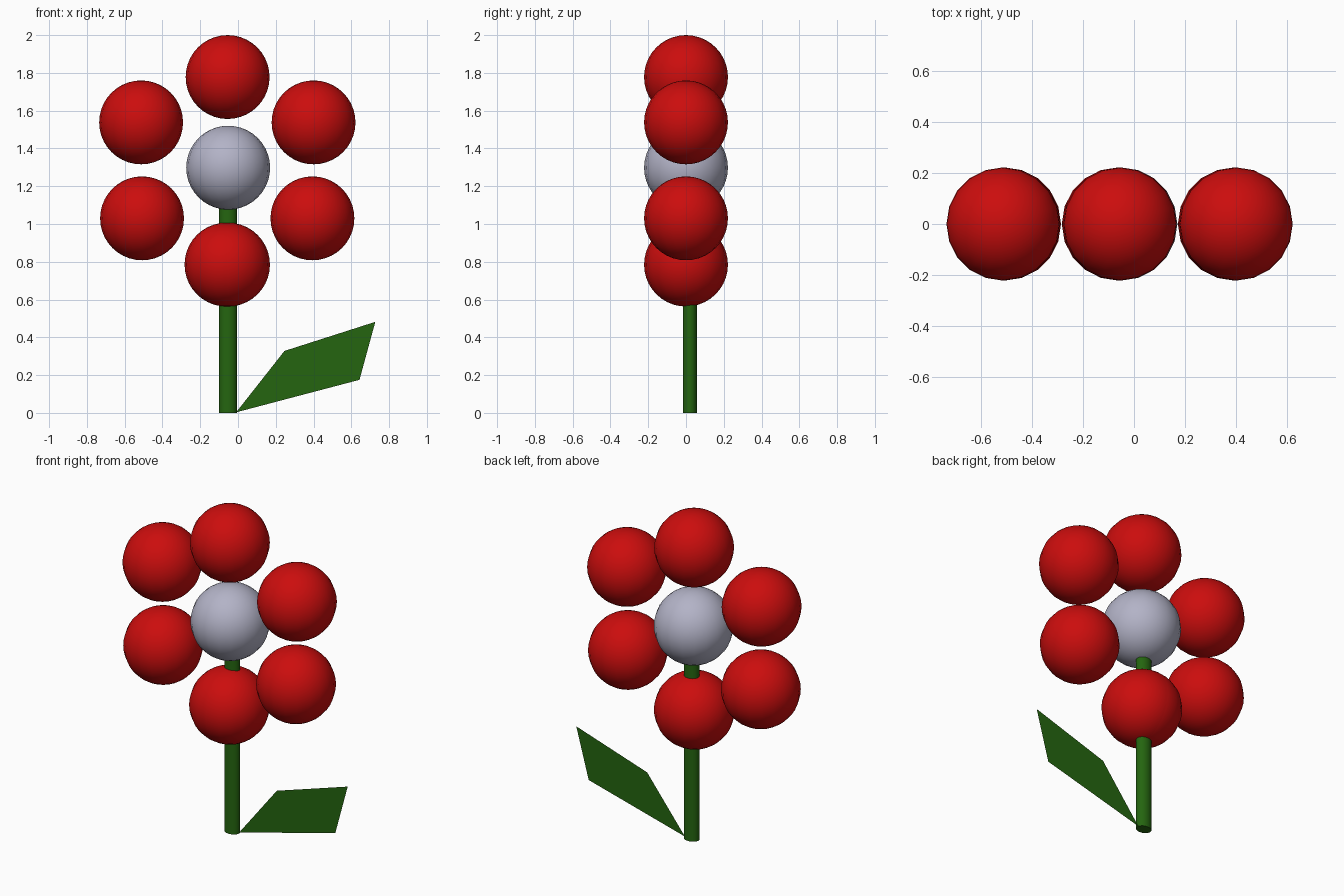
import bpy

cube = bpy.data.objects.get("Cube")
if cube:
    bpy.data.objects.remove(cube, do_unlink=True)


def material(name, rgb):
    m = bpy.data.materials.new(name)
    m.use_nodes = True
    m.diffuse_color = (*rgb, 1)
    m.node_tree.nodes["Principled BSDF"].inputs["Base Color"].default_value = (*rgb, 1)
    return m


RED = material("petal red", (0.6, 0.004, 0.004))
GREY = material("pale grey", (0.45, 0.45, 0.57))
GREEN = material("leaf green", (0.018, 0.13, 0.005))
RADIUS = 0.222


def finish(name, mat):
    ob = bpy.context.object
    ob.name = name
    ob.data.materials.append(mat)
    bpy.ops.object.shade_smooth_by_angle(angle=0.7)


def ball(name, x, z, mat):
    bpy.ops.mesh.primitive_uv_sphere_add(segments=20, ring_count=20, radius=RADIUS,
                                         location=(x, 0, z))
    finish(name, mat)


# Flower head: a ring of round petals about a centre
ball("flower_centre", -0.052, 1.298, GREY)
petals = {
    "petal_top": (-0.055, 1.778),
    "petal_upper_right": (-0.513, 1.538),
    "petal_upper_left": (0.4, 1.538),
    "petal_lower_right": (-0.508, 1.03),
    "petal_lower_left": (0.394, 1.03),
    "petal_bottom": (-0.061, 0.785),
    "petal_bottom_overlap": (-0.053, 0.785),
}
for name, (x, z) in petals.items():
    ball(name, x, z, RED)

# Stem: slightly flattened cylinder running up into the centre
bpy.ops.mesh.primitive_cylinder_add(vertices=20, radius=1, depth=1.2,
                                    location=(-0.053, 0.021, 0.6))
bpy.context.object.scale = (0.047, 0.037, 1)
bpy.ops.object.transform_apply(location=False, rotation=False, scale=True)
finish("stem", GREEN)

# Leaf: one flat four-sided face
outline = [(-0.01, 0.003), (0.643, 0.175), (0.727, 0.482), (0.246, 0.328)]
mesh = bpy.data.meshes.new("leaf")
mesh.from_pydata([(x, 0.025, z) for x, z in outline], [], [range(4)])
mesh.materials.append(GREEN)
leaf = bpy.data.objects.new("leaf", mesh)
bpy.context.collection.objects.link(leaf)
